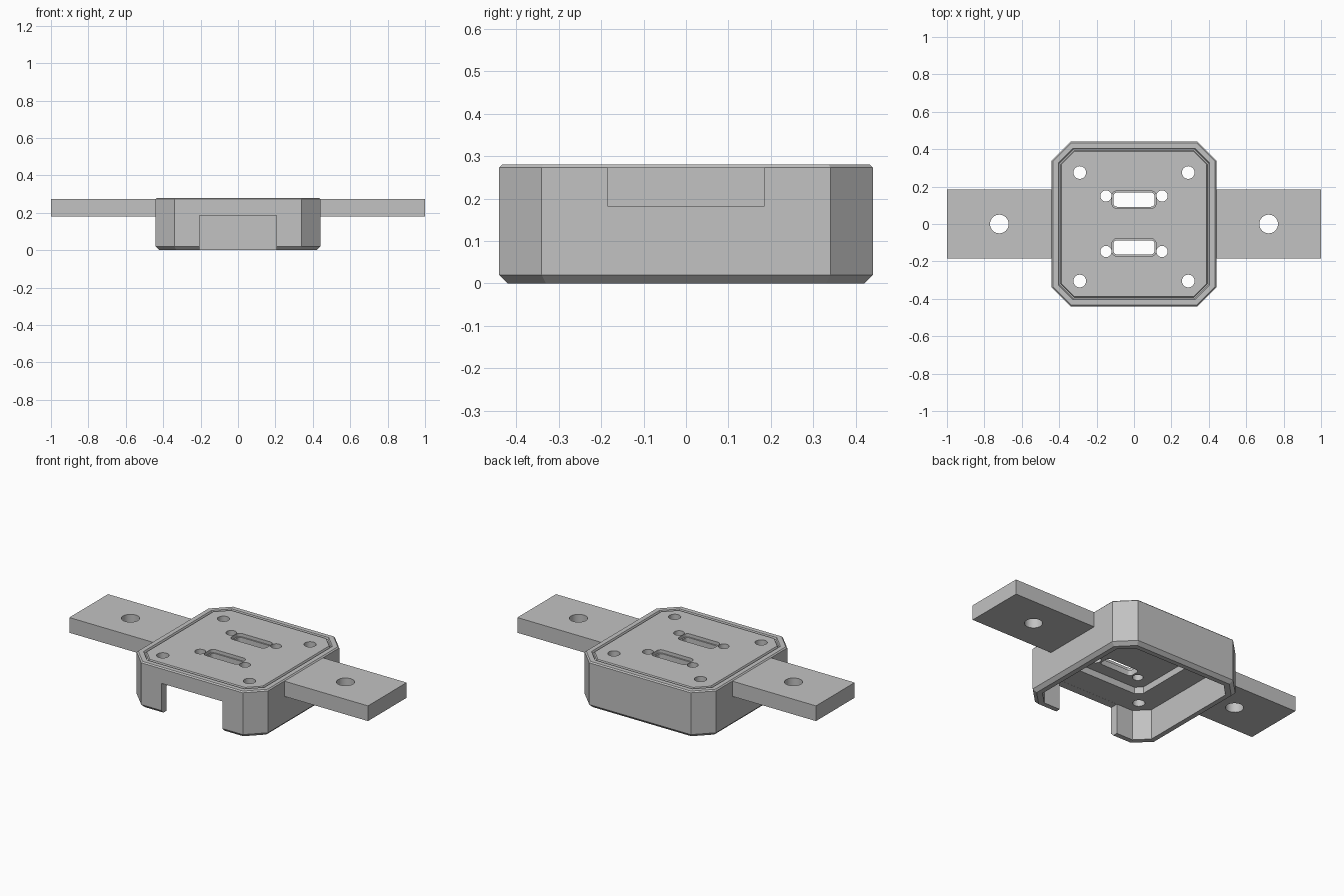
import bpy, bmesh

cube = bpy.data.objects.get("Cube")
if cube:
    bpy.data.objects.remove(cube, do_unlink=True)

grey = bpy.data.materials.new("plain_grey")
grey.use_nodes = True
colour = (0.54, 0.54, 0.54, 1)
grey.diffuse_color = colour
grey.node_tree.nodes["Principled BSDF"].inputs["Base Color"].default_value = colour


def to_object(name, bm):
    bmesh.ops.recalc_face_normals(bm, faces=bm.faces)
    mesh = bpy.data.meshes.new(name)
    bm.to_mesh(mesh)
    bm.free()
    mesh.materials.append(grey)
    ob = bpy.data.objects.new(name, mesh)
    bpy.context.collection.objects.link(ob)
    return ob


def octagon(half, cut, z):
    """Square ring with clipped corners."""
    a, b = half, half - cut
    pts = [(a, -b), (a, b), (b, a), (-b, a), (-a, b), (-a, -b), (-b, -a), (b, -a)]
    return [(x, y, z) for x, y in pts]


def loft(name, rings):
    bm = bmesh.new()
    loops = [[bm.verts.new(p) for p in ring] for ring in rings]
    for lo, hi in zip(loops, loops[1:]):
        for i in range(len(lo)):
            j = (i + 1) % len(lo)
            bm.faces.new((lo[i], lo[j], hi[j], hi[i]))
    bm.faces.new(loops[0][::-1])
    bm.faces.new(loops[-1])
    return to_object(name, bm)


def box(name, x0, x1, y0, y1, z0, z1, radius=0):
    bm = bmesh.new()
    bmesh.ops.create_cube(bm, size=1)
    for v in bm.verts:
        v.co = (x1 if v.co.x > 0 else x0, y1 if v.co.y > 0 else y0, z1 if v.co.z > 0 else z0)
    if radius:
        upright = [e for e in bm.edges if abs(e.verts[0].co.z - e.verts[1].co.z) > 0.001]
        bmesh.ops.bevel(bm, geom=upright, offset=radius, segments=5, profile=0.5, affect='EDGES')
    return to_object(name, bm)


def cylinder(name, x, y, radius):
    bm = bmesh.new()
    bmesh.ops.create_cone(bm, cap_ends=True, segments=32, radius1=radius, radius2=radius, depth=1)
    bmesh.ops.translate(bm, verts=bm.verts, vec=(x, y, 0.2))
    return to_object(name, bm)


def cut(target, cutter):
    """Subtract the cutter, then discard it."""
    cutter.hide_render = True
    mod = target.modifiers.new("cut", 'BOOLEAN')
    mod.operation = 'DIFFERENCE'
    mod.solver = 'EXACT'
    mod.object = cutter
    bpy.context.view_layer.objects.active = target
    bpy.ops.object.modifier_apply(modifier=mod.name)
    bpy.data.objects.remove(cutter, do_unlink=True)


def smooth(ob):
    bpy.ops.object.select_all(action='DESELECT')
    ob.select_set(True)
    bpy.context.view_layer.objects.active = ob
    bpy.ops.object.shade_smooth_by_angle(angle=0.5)


# Hollow housing: underside recess, cavity, rim, outer wall, top groove, panel
TOP, CEILING = 0.28, 0.185
profile = [(0.24, 0.035, 0.225), (0.24, 0.035, CEILING),
           (0.39, 0.075, CEILING), (0.39, 0.075, 0),
           (0.42, 0.09, 0), (0.44, 0.1, 0.02),
           (0.44, 0.1, TOP - 0.007), (0.433, 0.097, TOP),
           (0.405, 0.08, TOP), (0.4, 0.077, TOP - 0.01),
           (0.393, 0.073, TOP - 0.01), (0.388, 0.07, TOP)]
housing = loft("housing", [octagon(*ring) for ring in profile])

# Front opening
cut(housing, box("notch_cutter", -0.205, 0.205, -0.6, -0.38, -0.1, CEILING - 0.0005))

# Two stepped slots, each flanked by small holes
for y in (0.13, -0.125):
    cut(housing, box("slot_lip_cutter", -0.118, 0.118, y - 0.046, y + 0.046, TOP - 0.02, 0.4, 0.025))
    cut(housing, box("slot_cutter", -0.11, 0.11, y - 0.038, y + 0.038, 0.1, 0.4, 0.02))
for side in (-1, 1):
    for y in (0.15, -0.147):
        cut(housing, cylinder("slot_hole_cutter", side * 0.15, y, 0.03))
    for y in (0.275, -0.305):
        cut(housing, cylinder("corner_hole_cutter", side * 0.29, y, 0.034))
smooth(housing)

# Side mounting arms with bolt holes
for name, side in (("left_arm", 1), ("right_arm", -1)):
    x0, x1 = sorted((side * 0.43, side))
    arm = box(name, x0, x1, -0.185, 0.185, 0.181, 0.273)
    cut(arm, cylinder("bolt_hole_cutter", side * 0.72, 0, 0.05))
    smooth(arm)
